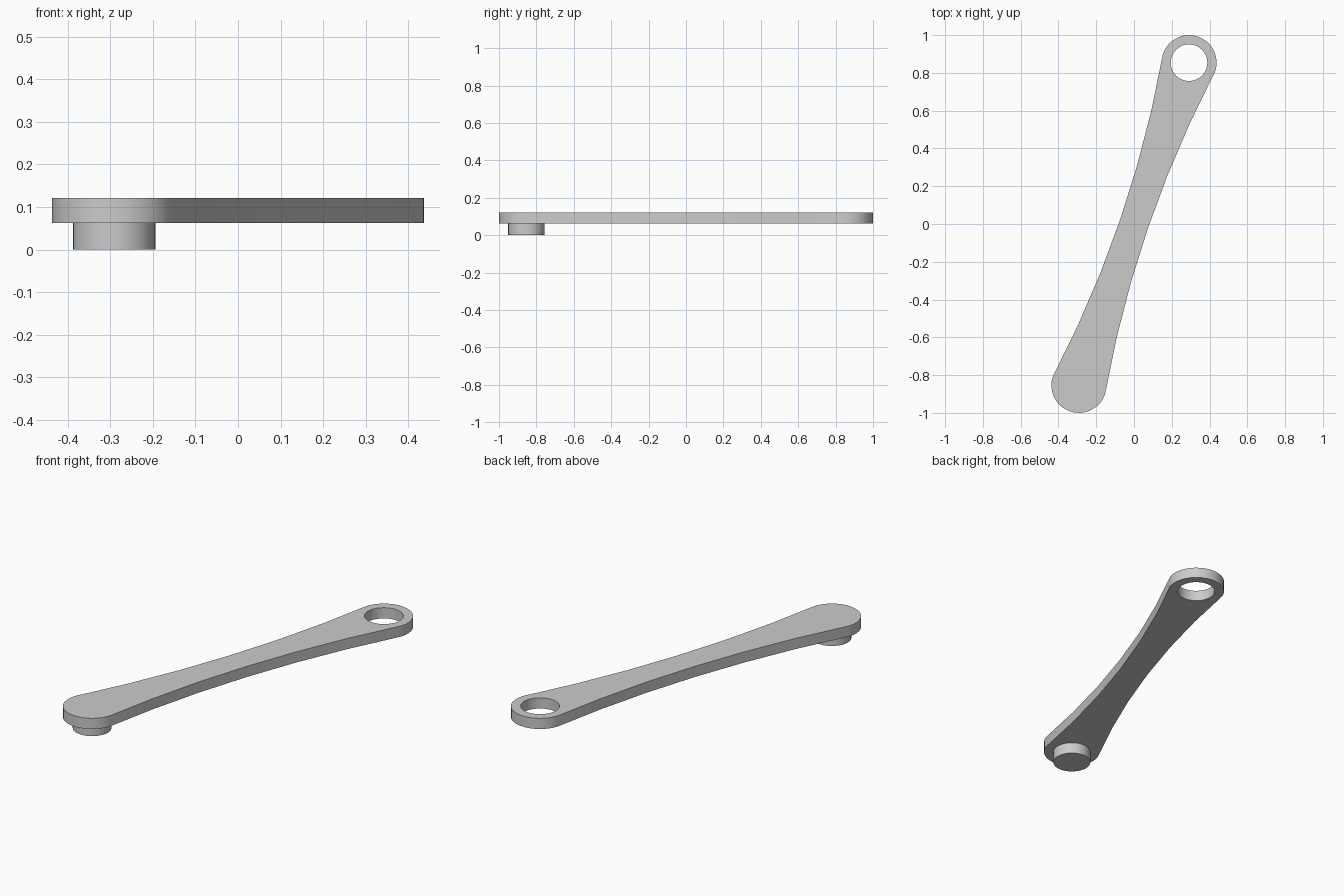
import bpy, bmesh, math
from mathutils import Vector

cube = bpy.data.objects.get("Cube")
if cube:
    bpy.data.objects.remove(cube, do_unlink=True)

END = Vector((0.2915, 0.854))        # centre of the eye; the peg is opposite
ALONG = END.normalized()
ACROSS = Vector((ALONG.y, -ALONG.x))
HALF = END.length
END_R, WAIST, HOLE_R = 0.146, 0.077, 0.097
Z_LOW, Z_TOP = 0.062, 0.121
SEGS = 32

grey = bpy.data.materials.new("light_grey")
grey.use_nodes = True
grey.diffuse_color = (0.6, 0.6, 0.6, 1)
grey.node_tree.nodes["Principled BSDF"].inputs["Base Color"].default_value = (0.6, 0.6, 0.6, 1)


def ring(centre, radius, start=0.0, sweep=2 * math.pi, steps=SEGS):
    """Points on an arc, in model coordinates."""
    return [centre + radius * Vector((math.cos(start + sweep * i / steps),
                                      math.sin(start + sweep * i / steps)))
            for i in range(steps)]


def extrude(name, loops, z0, z1):
    """Solid from an outer outline and optional hole outlines."""
    bm = bmesh.new()
    edges = []
    for loop in loops:
        verts = [bm.verts.new((p.x, p.y, z0)) for p in loop]
        edges += [bm.edges.new((a, b)) for a, b in zip(verts, verts[1:] + verts[:1])]
    if len(loops) == 1:
        bm.faces.new(verts)
    else:
        bmesh.ops.triangle_fill(bm, edges=edges, use_beauty=True)
    top = bmesh.ops.extrude_face_region(bm, geom=bm.faces[:], use_keep_orig=True)
    bmesh.ops.translate(bm, vec=(0, 0, z1 - z0),
                        verts=[v for v in top["geom"] if isinstance(v, bmesh.types.BMVert)])
    bmesh.ops.recalc_face_normals(bm, faces=bm.faces[:])
    mesh = bpy.data.meshes.new(name)
    bm.to_mesh(mesh)
    bm.free()
    mesh.materials.append(grey)
    obj = bpy.data.objects.new(name, mesh)
    bpy.context.collection.objects.link(obj)
    bpy.ops.object.select_all(action="DESELECT")
    obj.select_set(True)
    bpy.context.view_layer.objects.active = obj
    bpy.ops.object.shade_smooth_by_angle(angle=math.radians(30))
    return obj


# Arm outline: one waisted edge and one round end, then the same turned by 180 degrees
side = []
for i in range(6):
    t = -1 + i / 3
    side.append(ALONG * HALF * t + ACROSS * (WAIST + (END_R - WAIST) * t * t))
heading = math.atan2(ACROSS.y, ACROSS.x)
half_outline = side + ring(END, END_R, heading, math.pi, SEGS // 2)
outline = half_outline + [-p for p in half_outline]

extrude("arm", [outline, ring(END, HOLE_R)], Z_LOW, Z_TOP)
extrude("peg", [ring(-END, HOLE_R)], 0.0, Z_LOW)
